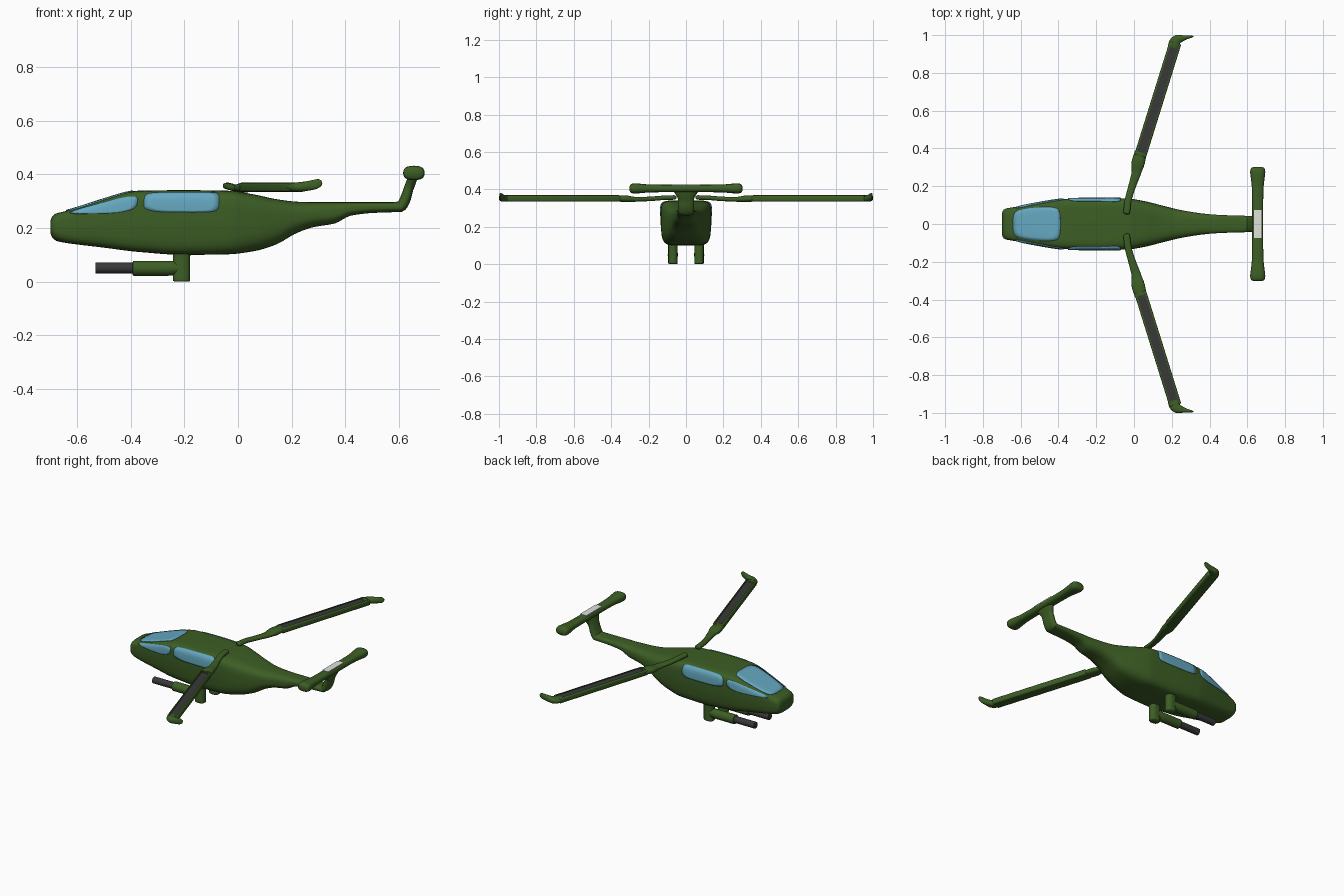
import bpy, bmesh, math
from mathutils import Vector

if "Cube" in bpy.data.objects:
    bpy.data.objects.remove(bpy.data.objects["Cube"])


def material(name, col):
    m = bpy.data.materials.new(name)
    m.diffuse_color = (*col, 1)
    m.use_nodes = True
    m.node_tree.nodes["Principled BSDF"].inputs["Base Color"].default_value = m.diffuse_color
    return m


GREEN = material("army green", (0.046, 0.112, 0.018))
GLASS = material("window blue", (0.13, 0.39, 0.53))
DARK = material("dark grey", (0.04, 0.04, 0.042))
WHITE = material("white", (0.75, 0.75, 0.73))


def finish(bm, name, mats, angle=40):
    bmesh.ops.recalc_face_normals(bm, faces=bm.faces)
    me = bpy.data.meshes.new(name)
    bm.to_mesh(me)
    bm.free()
    for m in mats:
        me.materials.append(m)
    for p in me.polygons:
        p.use_smooth = True
    me.set_sharp_from_angle(angle=math.radians(angle))
    ob = bpy.data.objects.new(name, me)
    bpy.context.collection.objects.link(ob)
    return ob


def loft(name, rings, mat, angle=40):
    bm = bmesh.new()
    loops = [[bm.verts.new(p) for p in r] for r in rings]
    n = len(loops[0])
    for a, b in zip(loops, loops[1:]):
        for i in range(n):
            j = (i + 1) % n
            bm.faces.new((a[i], a[j], b[j], b[i]))
    bm.faces.new(loops[0])
    bm.faces.new(loops[-1])
    return finish(bm, name, [mat], angle)


def spow(v, e):
    return math.copysign(abs(v) ** e, v)


def hermite(keys, t, ts):
    """Smooth interpolation of key rows at parameter t."""
    k = max(i for i in range(len(ts) - 1) if i == 0 or ts[i] <= t)
    h = ts[k + 1] - ts[k]
    u = (t - ts[k]) / h

    def slope(i, c):  # monotone slope, so the curve never overshoots
        if i in (0, len(ts) - 1):
            i2 = 0 if i == 0 else i - 1
            return (keys[i2 + 1][c] - keys[i2][c]) / (ts[i2 + 1] - ts[i2])
        d0 = (keys[i][c] - keys[i - 1][c]) / (ts[i] - ts[i - 1])
        d1 = (keys[i + 1][c] - keys[i][c]) / (ts[i + 1] - ts[i])
        return 0 if d0 * d1 <= 0 else 2 * d0 * d1 / (d0 + d1)
    out = []
    for c in range(len(keys[0])):
        p, q = keys[k][c], keys[k + 1][c]
        m, w = slope(k, c) * h, slope(k + 1, c) * h
        out.append((2*u**3 - 3*u*u + 1) * p + (u**3 - 2*u*u + u) * m
                   + (3*u*u - 2*u**3) * q + (u**3 - u*u) * w)
    return out


def sweep(name, pts, mat, up=(0, 0, 1), s=1, n=2.0, sub=4, sides=24):
    """Tube through rows of x, y, z, half width, half height."""
    ts = list(range(len(pts)))
    rows = [hermite(pts, i / sub, ts) for i in range((len(pts) - 1) * sub + 1)]
    cs = [Vector((r[0], r[1] * s, r[2])) for r in rows]
    rings = []
    for i, r in enumerate(rows):
        t = (cs[min(i + 1, len(cs) - 1)] - cs[max(i - 1, 0)]).normalized()
        side = t.cross(Vector(up)).normalized()
        nrm = side.cross(t)
        ring = []
        for k in range(sides):
            a = math.tau * k / sides
            ring.append(cs[i] + side * r[3] * spow(math.cos(a), 2 / n)
                        + nrm * r[4] * spow(math.sin(a), 2 / n))
        rings.append(ring)
    return loft(name, rings, mat)


# Fuselage stations: x, bottom, top, half width, squareness
HULL = [(-.698, .180, .228, .060, 3), (-.692, .165, .243, .074, 3.5),
        (-.678, .153, .254, .082, 4), (-.65, .146, .261, .087, 5),
        (-.60, .139, .275, .096, 6), (-.50, .127, .307, .114, 6.5),
        (-.40, .114, .335, .130, 7), (-.37, .111, .339, .133, 7),
        (-.20, .100, .341, .136, 7), (-.04, .102, .339, .135, 6),
        (.06, .114, .325, .120, 4.5), (.14, .138, .308, .100, 4),
        (.22, .182, .298, .080, 3.2), (.28, .203, .296, .068, 3),
        (.36, .217, .296, .056, 3), (.42, .246, .296, .050, 3),
        (.50, .256, .296, .046, 3), (.61, .260, .296, .043, 3)]
HX = [r[0] for r in HULL]


def taper(v):
    return 1 - 0.13 * max(0, -v) ** 2


def hull_side(x, z):
    _, zb, zt, w, n = hermite(HULL, x, HX)
    v = max(-.98, min(.98, (2 * z - zb - zt) / (zt - zb)))
    return w * taper(v) * (1 - abs(v) ** n) ** (1 / n)


def hull_top(x, y):
    _, zb, zt, w, n = hermite(HULL, x, HX)
    return (zb + zt) / 2 + (zt - zb) / 2 * (1 - min(.98, abs(y) / w) ** n) ** (1 / n)


rings = []
for i in range(111):
    u = i / 110
    x = HX[0] + (HX[-1] - HX[0]) * (u ** 1.25)
    _, zb, zt, w, n = hermite(HULL, x, HX)
    ring = []
    for k in range(64):
        a = math.tau * k / 64
        v = spow(math.sin(a), 2 / n)
        ring.append((x, w * taper(v) * spow(math.cos(a), 2 / n),
                     (zb + zt) / 2 + (zt - zb) / 2 * v))
    rings.append(ring)
loft("fuselage", rings, GREEN, 50)


def window(name, corners, place):
    """Thin glass plate with rounded corners that follows the hull."""
    pts = [Vector(c) for c in corners]
    for _ in range(3):
        pts = [q for a, b in zip(pts, pts[1:] + pts[:1])
               for q in (a.lerp(b, .2), a.lerp(b, .8))]
    mid = sum(pts, Vector((0, 0))) / len(pts)
    bm = bmesh.new()
    prev = None
    for f in (1, .8, .6, .4, .2):
        cur = [bm.verts.new(place(*mid.lerp(p, f))) for p in pts]
        if prev:
            for i in range(len(cur)):
                j = (i + 1) % len(cur)
                bm.faces.new((prev[i], prev[j], cur[j], cur[i]))
        prev = cur
    bm.faces.new(prev)
    ob = finish(bm, name, [GLASS])
    mod = ob.modifiers.new("thickness", 'SOLIDIFY')
    mod.thickness, mod.offset = .006, 0


# Windows
window("windshield", [(-.64, -.065), (-.57, -.083), (-.45, -.092), (-.39, -.08),
                      (-.39, .08), (-.45, .092), (-.57, .083), (-.64, .065)],
       lambda x, y: (x, y, hull_top(x, y) + .001))
for s, tag in ((1, "left"), (-1, "right")):
    def on_side(x, z, s=s):
        return (x, s * (hull_side(x, z) + .001), z)
    window(tag + "_cabin_window", [(-.35, .26), (-.09, .258), (-.07, .275), (-.07, .325),
                                   (-.09, .333), (-.33, .332), (-.35, .315)], on_side)
    window(tag + "_cockpit_window", [(-.64, .252), (-.45, .255), (-.38, .272),
                                     (-.37, .318), (-.42, .316), (-.60, .268)], on_side)

# Tail fin and tailplane
sweep("tail_fin", [(.57, 0, .278, .040, .017), (.605, 0, .28, .043, .020),
                   (.622, 0, .305, .043, .020), (.635, 0, .345, .043, .018),
                   (.648, 0, .38, .060, .018), (.655, 0, .405, .085, .018)],
      GREEN, up=(-1, 0, 1), n=2.6)
half = [(.302, .020, .010), (.296, .035, .022), (.275, .040, .027), (.24, .036, .025),
        (.19, .031, .021), (.10, .029, .020)]
sweep("tailplane", [(.655, -y, .405, a, b) for y, a, b in half]
      + [(.655, y, .405, a, b) for y, a, b in reversed(half)], GREEN, n=2.5)
bm = bmesh.new()
bmesh.ops.create_cube(bm, size=1)
for v in bm.verts:
    v.co = Vector((v.co.x * .042 + .655, v.co.y * .15, v.co.z * .008 + .422))
finish(bm, "tail_white_plate", [WHITE])

for s, tag in ((1, "left"), (-1, "right")):
    # Rotor arm
    sweep(tag + "_rotor_arm", [(-.041, .052, .358, .008, .006), (-.039, .062, .357, .018, .012),
                               (-.032, .12, .355, .018, .012), (-.010, .20, .349, .020, .012),
                               (.012, .27, .347, .025, .013), (.022, .325, .350, .035, .018),
                               (.036, .38, .352, .032, .015)], GREEN, s=s, n=2.5)
    # Rotor blade with a sunken dark panel on top
    bm = bmesh.new()
    bmesh.ops.create_cube(bm, size=1)
    for v in bm.verts:
        v.co = Vector((v.co.x * .064, v.co.y * .63, v.co.z * .034))
    bmesh.ops.bevel(bm, geom=bm.edges[:], offset=.008, segments=3, profile=.5, affect='EDGES')
    bm.faces.ensure_lookup_table()
    top = max(bm.faces, key=lambda f: f.calc_center_median().z + f.calc_area())
    if top.normal.z < .5:
        top = max(bm.faces, key=lambda f: f.normal.z * f.calc_area())
    bmesh.ops.inset_region(bm, faces=[top], thickness=.002)
    inner = bmesh.ops.extrude_discrete_faces(bm, faces=[top])["faces"][0]
    inner.material_index = 1
    for v in inner.verts:
        v.co.z -= .006
    a = math.radians(17.3)
    for v in bm.verts:
        x, y = v.co.x, v.co.y
        v.co = Vector((x * math.cos(a) + y * math.sin(a) + .126,
                       s * (y * math.cos(a) - x * math.sin(a) + .66), v.co.z + .352))
    finish(bm, tag + "_rotor_blade", [GREEN, DARK])
    # Swept-back blade tip
    sweep(tag + "_blade_tip", [(.207, .935, .352, .029, .014), (.216, .96, .352, .030, .017),
                               (.232, .977, .353, .025, .018), (.255, .983, .356, .017, .018),
                               (.285, .989, .362, .009, .018), (.304, .992, .369, .006, .014),
                               (.312, .993, .372, .003, .006)], GREEN, s=s, n=2.4)
    # Gun post, barrel housing and muzzle
    y = .07
    sweep(tag + "_gun_post", [(-.21, y, .0, .020, .026), (-.21, y, .006, .025, .032),
                              (-.21, y, .09, .025, .032), (-.21, y, .13, .030, .036)],
          GREEN, up=(1, 0, 0), s=s, n=2.5)
    sweep(tag + "_gun_housing", [(-.392, y, .05, .024, .024), (-.389, y, .05, .028, .028),
                                 (-.27, y, .05, .028, .028), (-.22, y, .052, .024, .026)],
          GREEN, s=s)
    sweep(tag + "_gun_muzzle", [(-.53, y, .051, .020, .020), (-.38, y, .051, .020, .020)],
          DARK, s=s)
